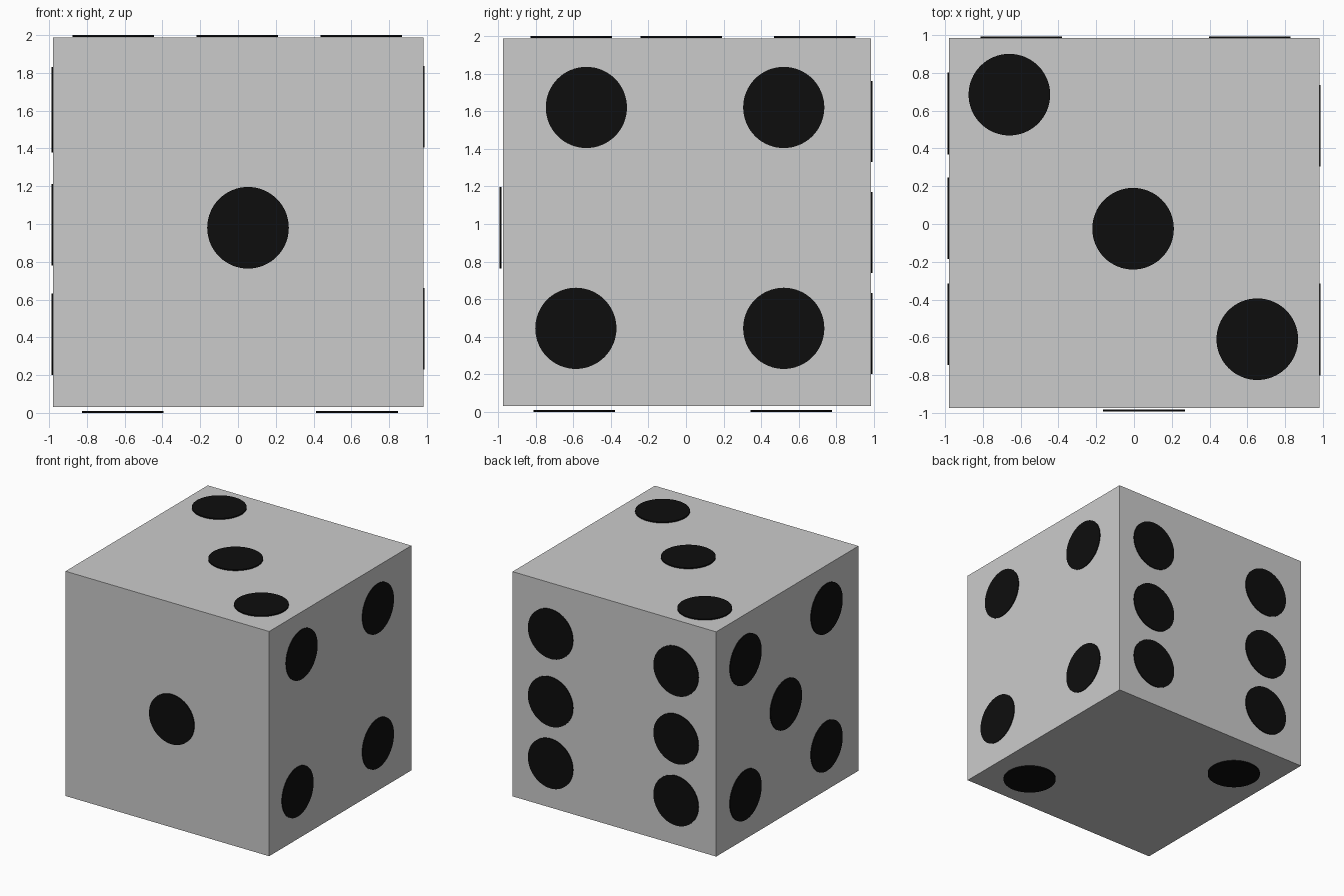
import bpy
from mathutils import Vector

if "Cube" in bpy.data.objects:
    bpy.data.objects.remove(bpy.data.objects["Cube"])

R, T = 0.216, 0.01          # pip radius and thickness

black = bpy.data.materials.new("pip_black")
black.diffuse_color = (0.004, 0.004, 0.004, 1)
black.use_nodes = True
black.node_tree.nodes["Principled BSDF"].inputs["Base Color"].default_value = black.diffuse_color

# cube body
bpy.ops.mesh.primitive_cube_add(size=1, location=(0.001, 0.005, 1.009))
body = bpy.context.object
body.name = "die_body"
body.scale = (1.962, 1.958, 1.957)

# per face: axis index, outer plane of the pips, outward sign, pip centres (remaining two axes in order)
faces = {
    "front": (1, -0.992, -1, [(0.053, 0.98)]),
    "bottom": (2, 0.0, -1, [(0.63, -0.595), (-0.61, 0.56)]),
    "top": (2, 2.0, 1, [(-0.66, 0.685), (-0.005, -0.025), (0.653, -0.61)]),
    "right": (0, 0.988, 1, [(-0.53, 1.62), (0.52, 1.62), (-0.586, 0.445), (0.52, 0.445)]),
    "left": (0, -0.988, -1, [(0.585, 1.595), (-0.53, 1.615), (0.03, 0.995),
                             (0.585, 0.417), (-0.53, 0.417)]),
    "back": (1, 0.992, 1, [(x, z) for x in (-0.596, 0.613) for z in (1.545, 0.955, 0.417)]),
}

# round pips laid on each face
for face, (axis, plane, sign, centres) in faces.items():
    normal = Vector((0, 0, 0))
    normal[axis] = sign
    for i, centre in enumerate(centres):
        loc = list(centre)
        loc.insert(axis, plane - sign * T / 2)
        bpy.ops.mesh.primitive_cylinder_add(
            vertices=64, radius=R, depth=T, location=loc,
            rotation=normal.to_track_quat('Z', 'Y').to_euler())
        pip = bpy.context.object
        pip.name = f"{face}_pip_{i + 1}"
        pip.data.materials.append(black)
        bpy.ops.object.shade_smooth_by_angle()
